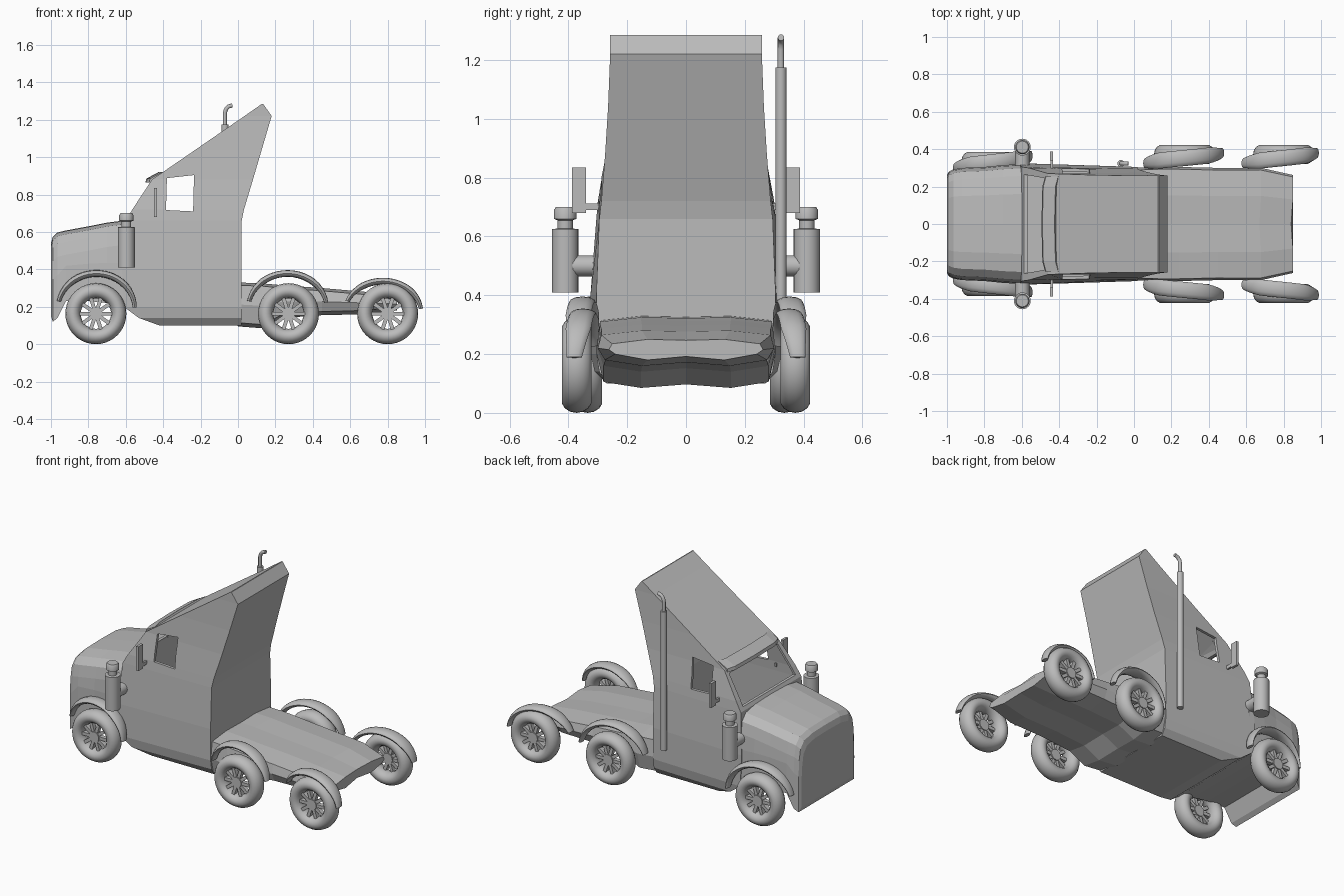
import bpy, bmesh, math
from mathutils import Matrix, Vector

if "Cube" in bpy.data.objects:
    bpy.data.objects.remove(bpy.data.objects["Cube"])

grey = bpy.data.materials.new("plain_grey")
grey.diffuse_color = (0.5, 0.5, 0.5, 1)
grey.use_nodes = True
grey.node_tree.nodes["Principled BSDF"].inputs["Base Color"].default_value = grey.diffuse_color


def finish(name, bm, smooth=False):
    bmesh.ops.recalc_face_normals(bm, faces=bm.faces)
    me = bpy.data.meshes.new(name)
    bm.to_mesh(me)
    bm.free()
    ob = bpy.data.objects.new(name, me)
    bpy.context.collection.objects.link(ob)
    me.materials.append(grey)
    if smooth:
        bpy.ops.object.select_all(action='DESELECT')
        ob.select_set(True)
        bpy.context.view_layer.objects.active = ob
        bpy.ops.object.shade_smooth_by_angle(angle=math.radians(40))
    return ob


def loft(name, rings, smooth=False):
    """Skin a row of equal-sized closed rings and cap both ends."""
    bm = bmesh.new()
    vs = [[bm.verts.new(p) for p in r] for r in rings]
    n = len(vs[0])
    for a, b in zip(vs, vs[1:]):
        for i in range(n):
            j = (i + 1) % n
            bm.faces.new((a[i], a[j], b[j], b[i]))
    bm.faces.new(vs[0])
    bm.faces.new(vs[-1])
    return finish(name, bm, smooth)


def box(name, x, y, z):
    return loft(name, [[(x[0], y[0], k), (x[1], y[0], k), (x[1], y[1], k), (x[0], y[1], k)] for k in z])


def lathe(name, cx, cy, prof, n=24):
    """Upright turned part from (radius, z) pairs."""
    return loft(name, [[(cx + r * math.cos(2 * math.pi * i / n), cy + r * math.sin(2 * math.pi * i / n), z)
                        for i in range(n)] for r, z in prof], True)


def cut(ob, cutter):
    m = ob.modifiers.new("cut", 'BOOLEAN')
    m.operation = 'DIFFERENCE'
    m.solver = 'EXACT'
    m.object = cutter
    bpy.context.view_layer.update()
    me = bpy.data.meshes.new_from_object(ob.evaluated_get(bpy.context.evaluated_depsgraph_get()))
    ob.modifiers.clear()
    ob.data = me
    bpy.data.objects.remove(cutter)


# Cab and sleeper: layers of (z, front x, back x, front half width, back half width)
layers = [(0.10, -0.42, 0.02, 0.27, 0.27), (0.14, -0.53, 0.02, 0.31, 0.295), (0.20, -0.61, 0.02, 0.325, 0.305),
          (0.40, -0.62, 0.02, 0.325, 0.305), (0.66, -0.60, 0.02, 0.305, 0.295), (0.72, -0.565, 0.032, 0.30, 0.288),
          (0.88, -0.46, 0.08, 0.27, 0.275), (1.04, -0.227, 0.127, 0.262, 0.265),
          (1.22, 0.035, 0.18, 0.258, 0.258), (1.285, 0.128, 0.134, 0.258, 0.258)]


def cab_rings(rows, d=0.0):
    return [[(f + d, -wf + d, z), (b - d, -wb + d, z), (b - d, wb - d, z), (f + d, wf - d, z)]
            for z, f, b, wf, wb in rows]


cab = loft("cab", cab_rings(layers))
inner = [(0.25,) + layers[2][1:]] + layers[3:8]
cut(cab, loft("cab_cavity", cab_rings(inner, 0.018)))
window = [(-0.385, 0.717), (-0.24, 0.71), (-0.235, 0.904), (-0.38, 0.888)]
cut(cab, loft("side_window_cutter", [[(x, y, z) for x, z in window] for y in (-0.5, 0.5)]))
cut(cab, loft("windshield_cutter", [[(-0.75, -w, z), (-0.43, -w, z), (-0.43, w, z), (-0.75, w, z)]
                                    for z, w in ((0.68, 0.265), (0.855, 0.245))]))

# Sun visor over the windshield
visor = [(-0.49, 0.865), (-0.485, 0.885), (-0.42, 0.92), (-0.41, 0.903), (-0.45, 0.87)]
loft("sun_visor", [[(x + dx, y, z) for x, z in visor]
                   for y, dx in ((-0.255, 0.015), (-0.2, 0), (0, -0.005), (0.2, 0), (0.255, 0.015))])

# Hood: (x, half width, bottom z, top z)
rings = []
for x, w, zb, zt in [(-1.0, 0.262, 0.15, 0.54), (-0.99, 0.28, 0.12, 0.575), (-0.965, 0.292, 0.14, 0.597),
                     (-0.92, 0.30, 0.23, 0.608), (-0.80, 0.305, 0.23, 0.63), (-0.70, 0.315, 0.22, 0.65),
                     (-0.58, 0.322, 0.20, 0.665)]:
    half = [(w, zb), (w, (zb + zt) / 2), (w * 0.98, zt - 0.13), (w * 0.93, zt - 0.06),
            (w * 0.8, zt - 0.02), (w * 0.5, zt - 0.003)]
    rings.append([(x, y, z) for y, z in half] + [(x, 0, zt)] + [(x, -y, z) for y, z in reversed(half)])
loft("hood", rings)

# Rear deck: (x, half width, bottom z, top z)
rings = []
for x, w, zb, zt in [(0.0, 0.30, 0.095, 0.33), (0.13, 0.305, 0.085, 0.325), (0.24, 0.305, 0.14, 0.315),
                     (0.45, 0.30, 0.155, 0.30), (0.68, 0.30, 0.16, 0.28), (0.85, 0.262, 0.18, 0.25)]:
    half = [(w * 0.5, zb), (w * 0.92, zb + 0.02), (w, (zb + zt) / 2), (w * 0.96, zt - 0.015), (w * 0.5, zt)]
    rings.append([(x - 0.01, 0, zb + 0.012)] + [(x, y, z) for y, z in half] + [(x - 0.01, 0, zt - 0.003)]
                 + [(x, -y, z) for y, z in reversed(half)])
loft("rear_deck", rings)

# Wheels: round tyre and ten-spoke rim
axles = [("front", -0.76, 0.335), ("middle", 0.27, 0.372), ("rear", 0.80, 0.372)]
for pos, x, y in axles:
    for s, side in ((-1, "near"), (1, "far")):
        bpy.ops.mesh.primitive_torus_add(major_radius=0.122, minor_radius=0.041, major_segments=40,
                                         minor_segments=14, location=(x, s * y, 0.163),
                                         rotation=(math.pi / 2, 0, 0))
        tyre = bpy.context.object
        tyre.name = f"{pos}_{side}_tyre"
        tyre.scale = (1, 1, 1.25)
        tyre.data.materials.append(grey)
        bpy.ops.object.shade_smooth()
        bm = bmesh.new()
        base = Matrix.Translation((x, s * (y + 0.012), 0.163))
        turn = Matrix.Rotation(math.pi / 2, 4, 'X')
        bmesh.ops.create_cone(bm, cap_ends=True, segments=20, radius1=0.034, radius2=0.034, depth=0.04,
                              matrix=base @ turn)
        for i in range(10):
            bmesh.ops.create_cube(bm, size=1, matrix=base @ Matrix.Rotation(i * math.pi / 5, 4, 'Y')
                                  @ Matrix.Translation((0.06, 0, 0)) @ Matrix.Diagonal((0.065, 0.028, 0.02, 1)))
        finish(f"{pos}_{side}_rim", bm)

# Swept fenders: centre x, centre z, x radius, z radius, y at front and back, start and end angles
fenders = [("front", -0.757, 0.19, 0.205, 0.188, 0.30, 0.365, 168, 2),
           ("middle", 0.265, 0.19, 0.21, 0.188, 0.325, 0.38, 168, 10),
           ("rear", 0.775, 0.165, 0.205, 0.172, 0.325, 0.38, 158, 8)]
for pos, cx, cz, rx, rz, ya, yb, a0, a1 in fenders:
    for s, side in ((-1, "near"), (1, "far")):
        rings = []
        for i in range(21):
            u = i / 20
            t = math.radians(a0 + (a1 - a0) * u)
            c = Vector((cx + rx * math.cos(t), s * (ya + (yb - ya) * u), cz + rz * math.sin(t)))
            out = Vector((math.cos(t), 0, math.sin(t)))
            k = 0.6 + 0.4 * min(1, 4 * u, 4 * (1 - u))
            rings.append([c + out * 0.018 * k * math.sin(q * math.pi / 6)
                          + Vector((0, 0.043 * k * math.cos(q * math.pi / 6), 0)) for q in range(12)])
        loft(f"{pos}_{side}_fender", rings, True)

# Air cleaners with caps, and mirrors with brackets
for s, side in ((-1, "near"), (1, "far")):
    lathe(f"{side}_air_cleaner", -0.597, s * 0.411,
          [(0.045, 0.41), (0.045, 0.625), (0.026, 0.627), (0.026, 0.655), (0.038, 0.66), (0.038, 0.69), (0.032, 0.70)])
    loft(f"{side}_air_duct", [[(-0.597 + 0.038 * math.cos(i * math.pi / 8), s * y, 0.5 + 0.036 * math.sin(i * math.pi / 8))
                               for i in range(16)] for y in (0.30, 0.40)], True)
    box(f"{side}_mirror", (-0.448, -0.432), sorted((s * 0.34, s * 0.387)), (0.68, 0.835))
    box(f"{side}_mirror_bracket", (-0.446, -0.434), sorted((s * 0.27, s * 0.35)), (0.69, 0.712))

# Exhaust stack with bent tip, far side only
lathe("exhaust_stack", -0.07, 0.323, [(0.019, 0.29), (0.019, 1.175)], 20)
tip = [(-0.07, 1.16, 0), (-0.07, 1.235, 0), (-0.065, 1.255, 25), (-0.052, 1.27, 55), (-0.03, 1.277, 80)]
rings = []
for x, z, a in tip:
    a = math.radians(a)
    rings.append([(x + 0.011 * math.cos(q * math.pi / 6) * math.cos(a), 0.323 + 0.011 * math.sin(q * math.pi / 6),
                   z - 0.011 * math.cos(q * math.pi / 6) * math.sin(a)) for q in range(12)])
loft("exhaust_tip", rings, True)
